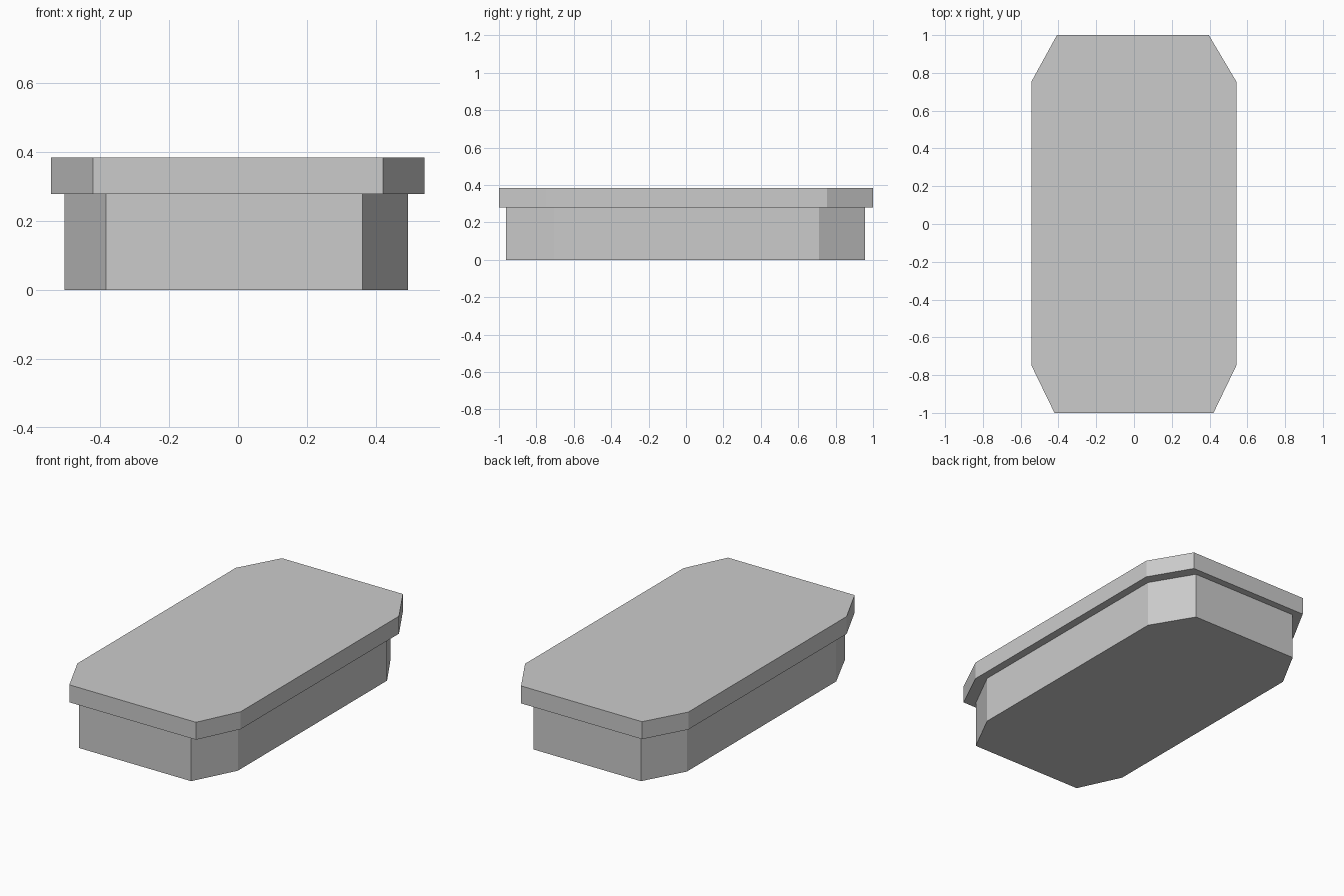
import bpy, bmesh

if "Cube" in bpy.data.objects:
    bpy.data.objects.remove(bpy.data.objects["Cube"])


def prism(name, outline, z0, z1):
    """Extrude a closed outline from z0 up to z1."""
    bm = bmesh.new()
    base = bm.faces.new([bm.verts.new((x, y, z0)) for x, y in outline])
    top = bmesh.ops.extrude_face_region(bm, geom=[base], use_keep_orig=True)
    verts = [v for v in top["geom"] if isinstance(v, bmesh.types.BMVert)]
    bmesh.ops.translate(bm, vec=(0, 0, z1 - z0), verts=verts)
    bmesh.ops.recalc_face_normals(bm, faces=bm.faces)
    mesh = bpy.data.meshes.new(name)
    bm.to_mesh(mesh)
    bm.free()
    obj = bpy.data.objects.new(name, mesh)
    bpy.context.collection.objects.link(obj)
    return obj


# Box body with cut corners
prism("box_body", [(-0.383, -0.962), (0.362, -0.962), (0.493, -0.706), (0.493, 0.711),
                   (0.345, 0.957), (-0.37, 0.957), (-0.504, 0.711), (-0.504, -0.706)],
      0.0, 0.279)

# Overhanging lid
prism("lid", [(-0.421, -1.0), (0.421, -1.0), (0.542, -0.749), (0.542, 0.754),
              (0.396, 1.0), (-0.408, 1.0), (-0.543, 0.754), (-0.543, -0.749)],
      0.279, 0.384)
